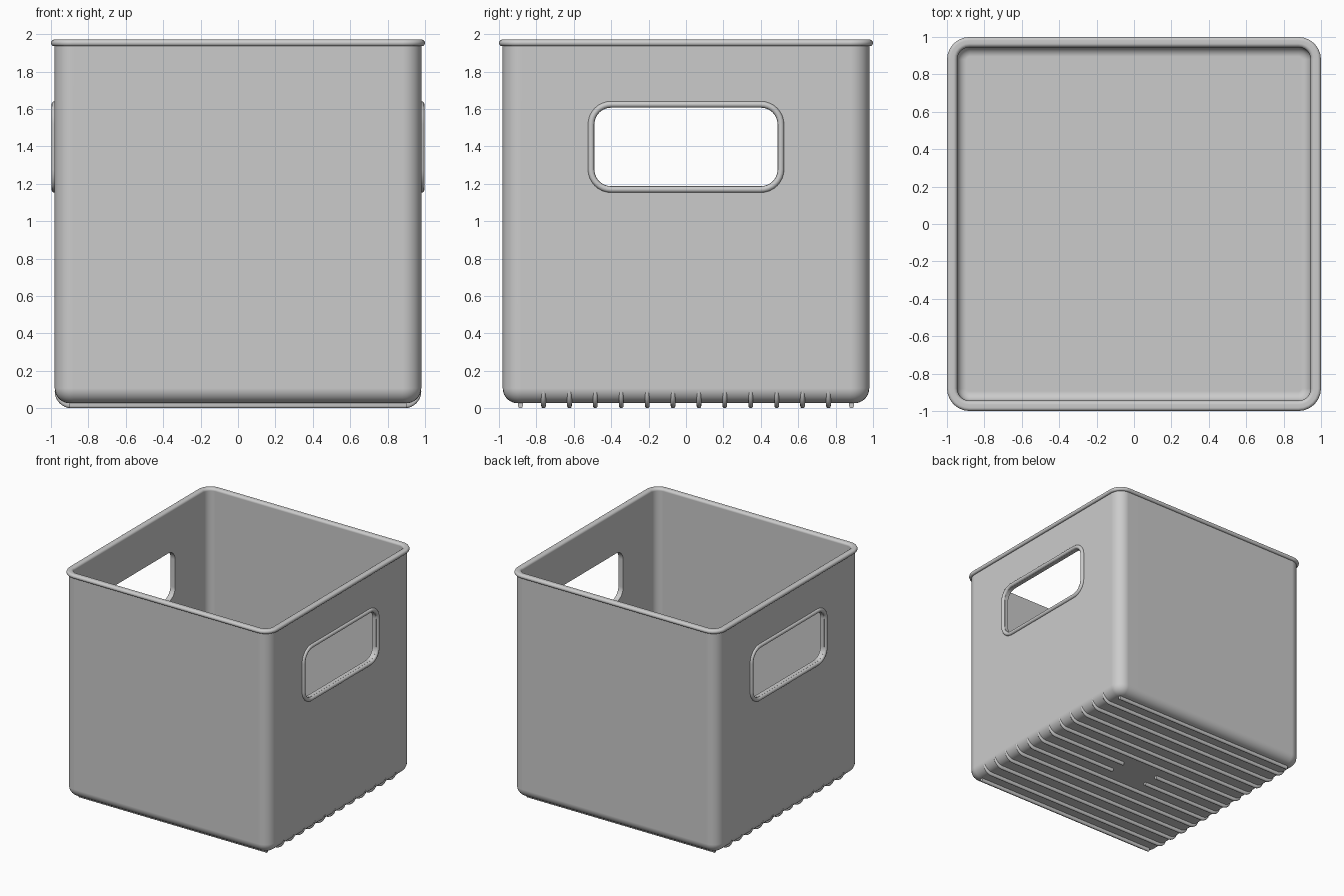
import bpy, bmesh, math
from mathutils import Vector

cube = bpy.data.objects.get("Cube")
if cube:
    bpy.data.objects.remove(cube, do_unlink=True)

GREY = (0.6, 0.6, 0.6, 1.0)
grey = bpy.data.materials.new("light grey plastic")
grey.diffuse_color = GREY
grey.use_nodes = True
grey.node_tree.nodes["Principled BSDF"].inputs["Base Color"].default_value = GREY
grey.node_tree.nodes["Principled BSDF"].inputs["Roughness"].default_value = 0.5


def arc(cx, cy, r, a0, a1, n):
    """Points on an arc, angles in degrees."""
    return [(cx + r * math.cos(math.radians(a0 + (a1 - a0) * i / n)),
             cy + r * math.sin(math.radians(a0 + (a1 - a0) * i / n))) for i in range(n + 1)]


def rounded_rect(hx, hy, r, n=6):
    pts = []
    for k, (sx, sy) in enumerate(((1, 1), (-1, 1), (-1, -1), (1, -1))):
        pts += arc(sx * (hx - r), sy * (hy - r), r, 90 * k, 90 * k + 90, n)
    return pts


def loft(name, rings, closed=False):
    """Skin a list of equal rings and cap both ends."""
    bm = bmesh.new()
    loops = [[bm.verts.new(p) for p in ring] for ring in rings]
    for a, b in zip(loops, loops[1:]):
        for i in range(len(a)):
            j = (i + 1) % len(a)
            bm.faces.new((a[i], a[j], b[j], b[i]))
    bm.faces.new(loops[0][::-1])
    bm.faces.new(loops[-1])
    bmesh.ops.recalc_face_normals(bm, faces=bm.faces)
    mesh = bpy.data.meshes.new(name)
    bm.to_mesh(mesh)
    bm.free()
    obj = bpy.data.objects.new(name, mesh)
    bpy.context.collection.objects.link(obj)
    mesh.materials.append(grey)
    return obj


def select_only(obj):
    bpy.ops.object.select_all(action='DESELECT')
    obj.select_set(True)
    bpy.context.view_layer.objects.active = obj


def smooth(obj, angle=40):
    select_only(obj)
    bpy.ops.object.shade_smooth_by_angle(angle=math.radians(angle))


# Bin shell: outer floor, fillet, wall, rolled rim, inner wall, inner floor
profile = arc(0.90, 0.107, 0.08, -90, 0, 7)
profile += [(0.98, 1.936)]
profile += arc(0.982, 1.953, 0.018, -70, 90, 8)
profile += arc(0.965, 1.951, 0.02, 90, 180, 4)
profile += arc(0.895, 0.112, 0.05, 0, -90, 6)
shell = loft("bin_shell", [[(x, y, z) for x, y in rounded_rect(h, h, h - 0.88)]
                           for h, z in profile])

# Handle openings cut through both side walls
HY, HZ, HC, HR = 0.49, 0.21, 1.397, 0.09
cutter = loft("handle_cutter", [[(x, y, z + HC) for y, z in rounded_rect(HY, HZ, HR)]
                                for x in (-1.2, 1.2)])
cutter.hide_render = True
cut = shell.modifiers.new("handle holes", 'BOOLEAN')
cut.operation = 'DIFFERENCE'
cut.solver = 'EXACT'
cut.object = cutter
select_only(shell)
bpy.ops.object.modifier_apply(modifier=cut.name)
bpy.data.objects.remove(cutter, do_unlink=True)
smooth(shell)
wn = shell.modifiers.new("weighted normals", 'WEIGHTED_NORMAL')
wn.keep_sharp = True

# Round beads framing the handle openings
BEAD = 0.0175
for side, sx in (("left", 1), ("right", -1)):
    curve = bpy.data.curves.new(side + "_handle_bead", 'CURVE')
    curve.dimensions = '3D'
    curve.bevel_depth = BEAD
    curve.bevel_resolution = 3
    path = rounded_rect(HY + BEAD, HZ + BEAD, HR + BEAD, 8)
    spline = curve.splines.new('POLY')
    spline.points.add(len(path) - 1)
    for pt, (y, z) in zip(spline.points, path):
        pt.co = (sx * 0.98, y, z + HC, 1)
    spline.use_cyclic_u = True
    bead = bpy.data.objects.new(side + "_handle_bead", curve)
    bpy.context.collection.objects.link(bead)
    curve.materials.append(grey)
    select_only(bead)
    bpy.ops.object.convert(target='MESH')
    smooth(bpy.context.object)

# Underside ribs: a U section swept along the floor and up the side fillets
RW, DEPTH = 0.0125, 0.035
section = [(-RW, DEPTH)] + [(w, RW + d) for w, d in arc(0, 0, RW, 180, 360, 6)] + [(RW, DEPTH)]
BEND = [(x, z, a) for (x, z), a in zip(arc(0.89, 0.09, 0.09, -90, 0, 8),
                                       [-90 + 11.25 * i for i in range(9)])]


def rib(name, y, path):
    """Path entries are x, z and the outward angle in the xz plane."""
    rings = []
    for x, z, a in path:
        inward = Vector((-math.cos(math.radians(a)), 0, -math.sin(math.radians(a))))
        rings.append([Vector((x, y + w, z)) + inward * d for w, d in section])
    smooth(loft(name, rings))


left_bend = [(-x, z, 180 - a) for x, z, a in reversed(BEND)]
for i in range(12):
    y = (i - 5.5) * 0.1385
    if i in (5, 6):   # the middle pair leaves a gap at the centre
        rib(f"floor_rib_{i + 1}_right", y, left_bend + [(-0.175, 0, -90)])
        rib(f"floor_rib_{i + 1}_left", y, [(0.175, 0, -90)] + BEND)
    else:
        rib(f"floor_rib_{i + 1}", y, left_bend + BEND)
for name, y in (("front_edge_rib", -0.885), ("back_edge_rib", 0.885)):
    rib(name, y, [(-0.9, 0, -90), (0.9, 0, -90)])
